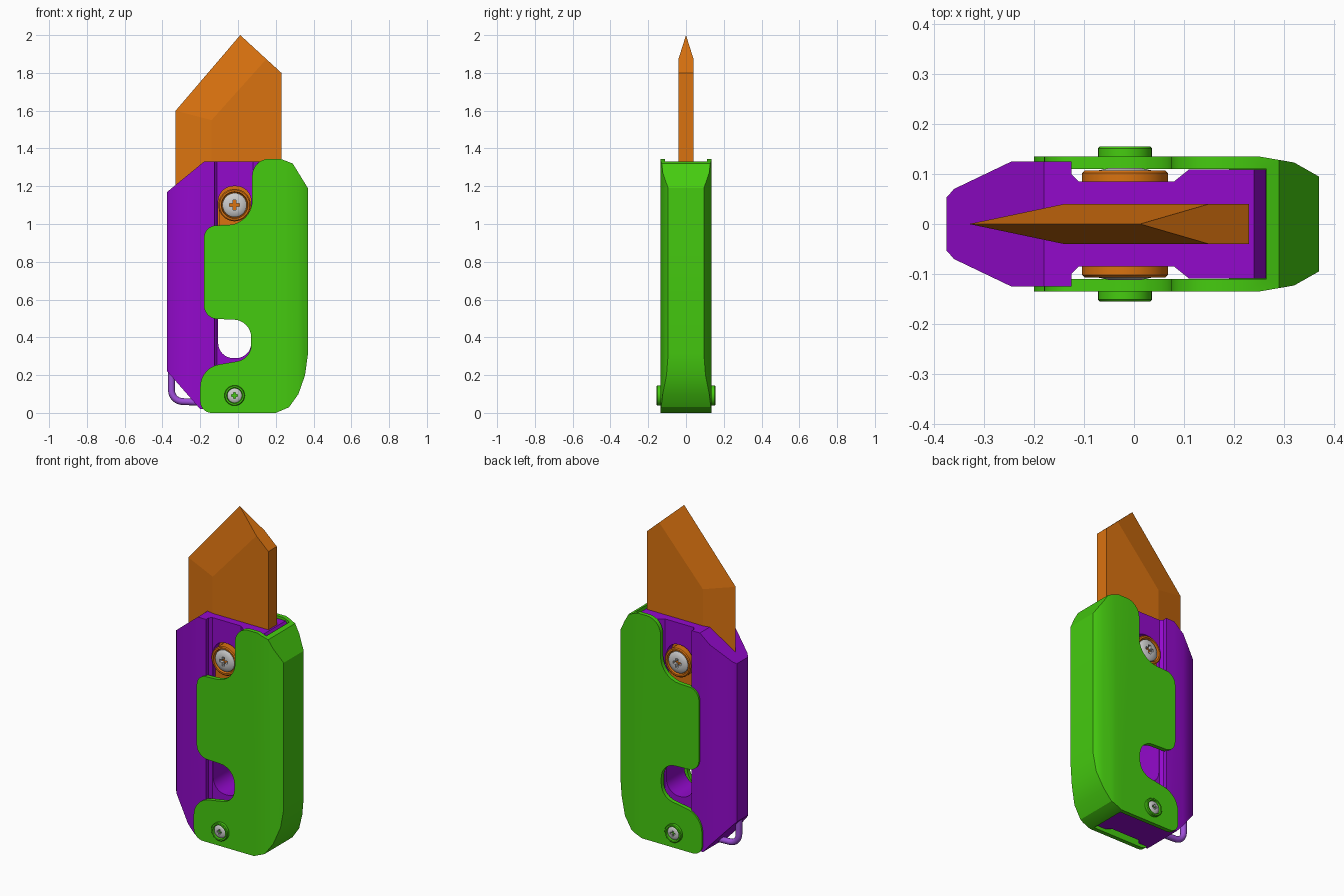
import bpy, bmesh
from math import tan, radians
from mathutils import Vector, Matrix

if "Cube" in bpy.data.objects:
    bpy.data.objects.remove(bpy.data.objects["Cube"])


def material(name, rgb):
    m = bpy.data.materials.new(name)
    m.diffuse_color = (*rgb, 1)
    m.use_nodes = True
    m.node_tree.nodes["Principled BSDF"].inputs["Base Color"].default_value = m.diffuse_color
    return m


GREEN = material("green", (0.06, 0.60, 0.005))
PURPLE = material("purple", (0.29, 0.003, 0.60))
LILAC = material("lilac", (0.35, 0.08, 0.70))
ORANGE = material("orange", (0.70, 0.17, 0.005))


def finish(name, bm, mat=None):
    bmesh.ops.recalc_face_normals(bm, faces=bm.faces)
    me = bpy.data.meshes.new(name)
    bm.to_mesh(me)
    bm.free()
    ob = bpy.data.objects.new(name, me)
    bpy.context.collection.objects.link(ob)
    if mat:
        me.materials.append(mat)
    return ob


def fillet(pts, n=8):
    """Polygon of (x, z, radius) corners, each rounded with an arc."""
    out = []
    for i, (x, z, r) in enumerate(pts):
        p = Vector((x, z))
        if not r:
            out.append(p)
            continue
        a = (Vector(pts[i - 1][:2]) - p).normalized()
        b = (Vector(pts[(i + 1) % len(pts)][:2]) - p).normalized()
        half = a.angle(b) / 2
        t = r / tan(half)
        c = p + (a + b).normalized() * (t * t + r * r) ** 0.5
        u, v = p + a * t - c, p + b * t - c
        turn = u.angle_signed(v)
        for k in range(n + 1):
            out.append(c + Matrix.Rotation(-turn * k / n, 2) @ u)
    return out


def prism(name, pts, depth, mat=None, upright=False):
    """Extrude an xz profile through y, or (upright) an xy section through z."""
    bm = bmesh.new()
    lo, hi = (-1, 3) if upright else (-depth, depth)
    put = (lambda p: (p[0], p[1], lo)) if upright else (lambda p: (p[0], lo, p[1]))
    f = bm.faces.new([bm.verts.new(put(p)) for p in pts])
    ext = bmesh.ops.extrude_face_region(bm, geom=[f])
    verts = [g for g in ext["geom"] if isinstance(g, bmesh.types.BMVert)]
    step = (0, 0, hi - lo) if upright else (0, hi - lo, 0)
    bmesh.ops.translate(bm, vec=step, verts=verts)
    return finish(name, bm, mat)


def boolean(ob, cutter, op):
    m = ob.modifiers.new("cut", "BOOLEAN")
    m.operation, m.object, m.solver = op, cutter, "EXACT"
    bpy.context.view_layer.objects.active = ob
    bpy.ops.object.modifier_apply(modifier=m.name)
    bpy.data.objects.remove(cutter, do_unlink=True)


def smooth(ob, angle=30):
    bpy.ops.object.select_all(action="DESELECT")
    ob.select_set(True)
    bpy.context.view_layer.objects.active = ob
    bpy.ops.object.shade_smooth_by_angle(angle=radians(angle))


def mirrored(half):
    return half + [(x, -y) for x, y in reversed(half)]


def box(name, x0, x1, z0, z1, depth, mat=None):
    return prism(name, [(x0, z0), (x1, z0), (x1, z1), (x0, z1)], depth, mat)


def lathe(name, profile, x, z, mat=None):
    """Spin (radius, y) points around a y axis through x, z."""
    bm = bmesh.new()
    vs = [bm.verts.new((x + r, y, z)) for r, y in profile]
    es = [bm.edges.new(e) for e in zip(vs, vs[1:])]
    bmesh.ops.spin(bm, geom=vs + es, cent=(x, 0, z), axis=(0, 1, 0),
                   angle=radians(360), steps=32, use_duplicate=False)
    bmesh.ops.remove_doubles(bm, verts=bm.verts, dist=1e-5)
    return finish(name, bm, mat)


def both_sides(ob):
    m = ob.modifiers.new("mirror", "MIRROR")
    m.use_axis = (False, True, False)
    bpy.context.view_layer.objects.active = ob
    bpy.ops.object.modifier_apply(modifier=m.name)
    smooth(ob)


def screw(name, x, z, r, base, top):
    """Domed screw head with a cross recess."""
    ob = lathe(name, [(0, base), (r, base), (r, top - 0.2 * r), (0.85 * r, top - 0.08 * r),
                      (0.5 * r, top), (0, top)], x, z)
    a, b = 0.42 * r, 0.13 * r
    cross = [(-b, -a), (b, -a), (b, -b), (a, -b), (a, b), (b, b),
             (b, a), (-b, a), (-b, b), (-a, b), (-a, -b), (-b, -b)]
    cut = prism("cross_cutter", [(x + p, z + q) for p, q in cross], 0.02)
    cut.data.transform(Matrix.Translation((0, top - 0.35 * r + 0.02, 0)))
    boolean(ob, cut, "DIFFERENCE")
    both_sides(ob)


# Inner frame: chamfered body with a front recess and a slider slot
frame = prism("inner_frame", [(-0.375, 0.22), (-0.2, 0.02), (0.19, 0.02), (0.264, 0.15),
                              (0.264, 1.29), (0.24, 1.33), (-0.18, 1.33), (-0.375, 1.17)],
              0.2, PURPLE)
section = mirrored([(-0.38, 0.05), (-0.373, 0.055), (-0.36, 0.07), (-0.245, 0.125),
                    (-0.125, 0.125), (-0.125, 0.1), (-0.11, 0.085), (0.08, 0.085),
                    (0.11, 0.109), (0.3, 0.109)])
boolean(frame, prism("frame_section", section, 0, upright=True), "INTERSECT")
slot = fillet([(-0.105, 0.29, 0.08), (0.07, 0.29, 0.08), (0.07, 1.2, 0.08), (-0.105, 1.2, 0.08)])
boolean(frame, prism("slot_cutter", slot, 0.3), "DIFFERENCE")
smooth(frame)

# Outer cover: channel of two shaped plates joined by the right wall
outline = fillet([(-0.2, 0, 0.06), (0.2, 0, 0), (0.27, 0.03, 0), (0.32, 0.1, 0),
                  (0.355, 0.2, 0), (0.37, 0.31, 0), (0.37, 1.19, 0), (0.29, 1.32, 0),
                  (0.225, 1.345, 0), (0.075, 1.345, 0.09), (0.075, 1.0, 0.13),
                  (-0.18, 0.99, 0.065), (-0.18, 0.5, 0.07), (0.07, 0.49, 0.095),
                  (0.07, 0.285, 0.09), (-0.2, 0.24, 0.12)])
cover = prism("outer_cover", outline, 0.2, GREEN)
section = mirrored([(-0.5, 0.135), (0.25, 0.135), (0.32, 0.123), (0.375, 0.092)])
boolean(cover, prism("cover_section", section, 0, upright=True), "INTERSECT")
inside = [(-1, -0.1), (0.19, -0.1), (0.19, 0.02), (0.265, 0.15), (0.265, 2), (-1, 2)]
boolean(cover, prism("cover_cutter", inside, 0.11), "DIFFERENCE")
smooth(cover)

# Blade: flat body ground to a sharp left edge and tip
bm = bmesh.new()
V = lambda *p: bm.verts.new(p)
base = 0.75
edge0, edge1, tip = V(-0.33, 0, base), V(-0.33, 0, 1.6), V(0.012, 0, 2.0)
sides = []
for y in (-0.04, 0.04):
    m0, m1 = V(-0.14, y, base), V(-0.14, y, 1.55)
    r1, r2, r3 = V(0.15, y, 1.873), V(0.23, y, 1.8), V(0.23, y, base)
    for f in ([m0, m1, r1, r2, r3], [edge0, edge1, m1, m0], [edge1, tip, r1, m1]):
        bm.faces.new(f)
    sides.append((m0, r1, r2, r3))
(a0, a1, a2, a3), (b0, b1, b2, b3) = sides
for f in ([tip, a1, b1], [a1, a2, b2, b1], [a2, a3, b3, b2], [edge0, a0, a3, b3, b0]):
    bm.faces.new(f)
finish("blade", bm, ORANGE)

# Slider: block in the slot, raised ring and screw on each side
box("slider_block", -0.1, 0.065, 0.9, 1.1, 0.07, ORANGE)
ring = lathe("slider_ring", [(0, 0.03), (0.086, 0.03), (0.086, 0.102), (0.08, 0.107),
                             (0.071, 0.107), (0.067, 0.09), (0, 0.09)], -0.018, 1.1, ORANGE)
both_sides(ring)
screw("slider_screw", -0.018, 1.1, 0.064, 0.08, 0.112)

# Pivot: raised collar and screw on each side
collar = lathe("pivot_collar", [(0, 0.12), (0.054, 0.12), (0.054, 0.151), (0.05, 0.155),
                                (0.042, 0.155), (0.039, 0.14), (0, 0.14)], -0.018, 0.092, GREEN)
both_sides(collar)
screw("pivot_screw", -0.018, 0.092, 0.038, 0.13, 0.153)

# Lanyard loop: bent rod at the lower left corner
cu = bpy.data.curves.new("lanyard_loop", "CURVE")
cu.dimensions, cu.bevel_depth, cu.bevel_resolution = "3D", 0.018, 3
path = fillet([(-0.352, 0.26, 0), (-0.352, 0.062, 0.06), (-0.17, 0.055, 0), (-0.17, 0.06, 0)])
spline = cu.splines.new("POLY")
spline.points.add(len(path) - 2)
for pt, p in zip(spline.points, path[:-1]):
    pt.co = (p.x, 0, p.y, 1)
cu.materials.append(LILAC)
loop = bpy.data.objects.new("lanyard_loop", cu)
bpy.context.collection.objects.link(loop)
